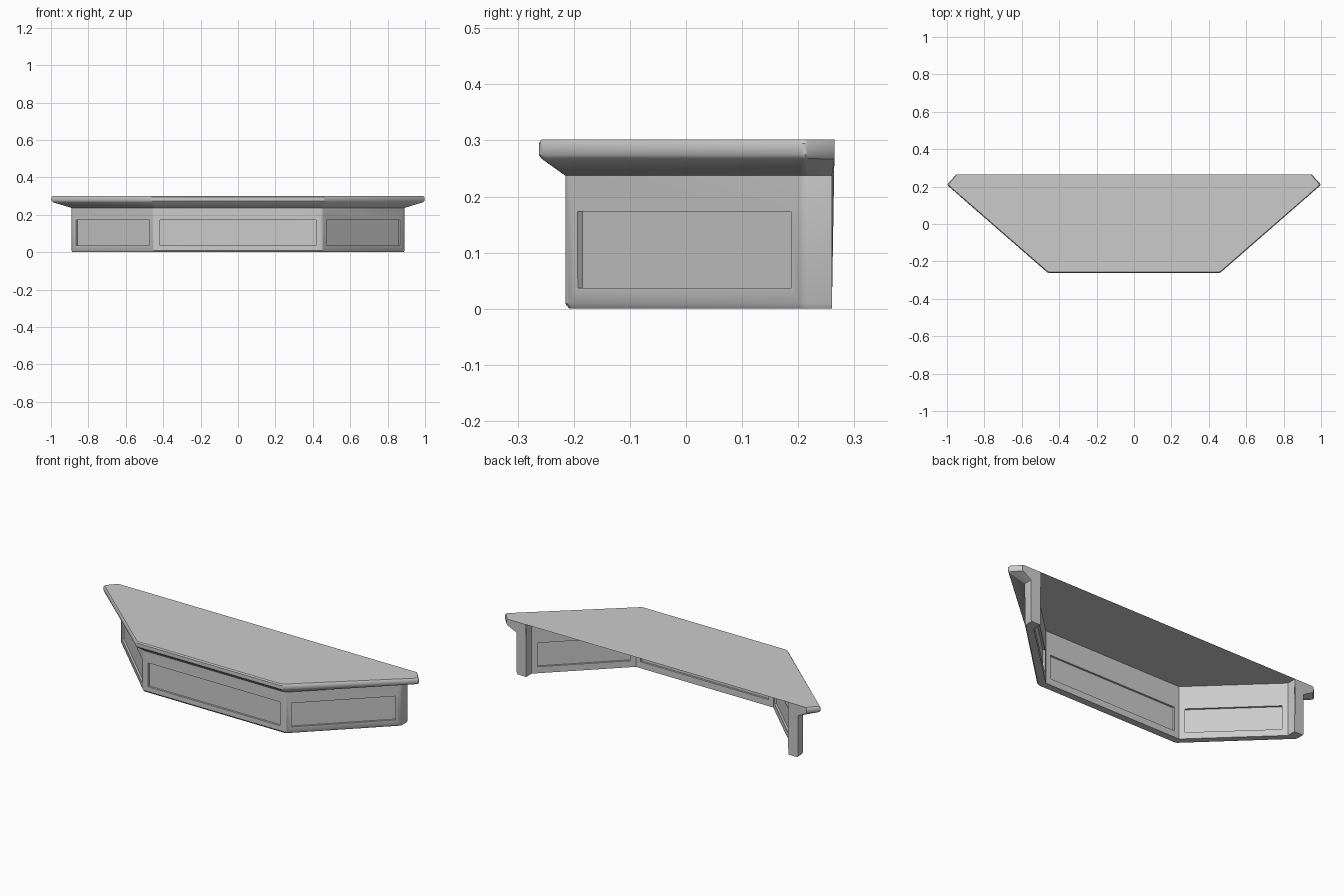
import bpy, bmesh
from mathutils import Vector, Matrix

if "Cube" in bpy.data.objects:
    bpy.data.objects.remove(bpy.data.objects["Cube"])


def new_object(name, bm):
    bmesh.ops.recalc_face_normals(bm, faces=bm.faces[:])
    mesh = bpy.data.meshes.new(name)
    bm.to_mesh(mesh)
    bm.free()
    obj = bpy.data.objects.new(name, mesh)
    bpy.context.collection.objects.link(obj)
    return obj


def path(end, side, front):
    """Mirror three left-hand plan points into a six-point U path."""
    half = [Vector(p) for p in (end, side, front)]
    return [Vector((-p.x, p.y)) for p in half] + [p.copy() for p in reversed(half)]


# Plan paths: wall outside, wall inside, counter edge
wall = path((0.89, 0.26), (0.89, 0.21), (0.45, -0.215))
foot = path((0.885, 0.26), (0.885, 0.212), (0.448, -0.208))
inner = path((0.83, 0.26), (0.83, 0.21), (0.435, -0.168))
inner_top = path((0.83, 0.265), (0.83, 0.21), (0.435, -0.168))
rim = path((0.95, 0.265), (1.0, 0.21), (0.46, -0.262))
rim_in = path((0.945, 0.265), (0.994, 0.21), (0.458, -0.257))

# Wall with flared rim: profile rings skinned along the U path
rings = [(foot, 0.0), (wall, 0.009), (wall, 0.237), (rim_in, 0.267),
         (rim, 0.274), (rim, 0.295), (rim_in, 0.302), (inner_top, 0.302),
         (inner, 0.237), (inner, 0.0)]
bm = bmesh.new()
grid = [[bm.verts.new((p.x, p.y, z)) for p in pts] for pts, z in rings]
n = len(grid)
for i in range(n):
    a, b = grid[i], grid[(i + 1) % n]
    for j in range(5):
        bm.faces.new((a[j], a[j + 1], b[j + 1], b[j]))
for j in (0, 5):
    bm.faces.new([r[j] for r in grid])
# Soften the outer vertical corners
corners = [bm.edges.get((grid[i][j], grid[i + 1][j]))
           for i in range(6) for j in (1, 2, 3, 4)]
bmesh.ops.bevel(bm, geom=corners, offset=0.009, segments=3, profile=0.5,
                affect='EDGES', clamp_overlap=True)
body = new_object("counter_wall", bm)

# Recessed panels on both sides of each straight run
cut = bmesh.new()
DEPTH = 0.011
for pts, margin in ((wall, 0.032), (inner, 0.03)):
    for j in (1, 2, 3):
        a, b = pts[j], pts[j + 1]
        d = (b - a).normalized()
        mid = (a + b) / 2
        m = Matrix(((d.x, -d.y, 0, mid.x), (d.y, d.x, 0, mid.y),
                    (0, 0, 1, 0.105), (0, 0, 0, 1)))
        size = Matrix.Diagonal(((b - a).length - 2 * margin, 2 * DEPTH, 0.136, 1))
        bmesh.ops.create_cube(cut, size=1, matrix=m @ size)
cutter = new_object("panel_cutter", cut)
cutter.hide_render = True
mod = body.modifiers.new("panels", 'BOOLEAN')
mod.operation = 'DIFFERENCE'
mod.solver = 'EXACT'
mod.object = cutter
bpy.context.view_layer.objects.active = body
body.select_set(True)
bpy.ops.object.modifier_apply(modifier=mod.name)
bpy.data.objects.remove(cutter)
bpy.ops.object.shade_smooth_by_angle(angle=0.6)

# Thin flat counter top filling the area inside the rim
bm = bmesh.new()
bm.faces.new([bm.verts.new((p.x, p.y, 0.302)) for p in inner_top])
top = new_object("counter_top", bm)
